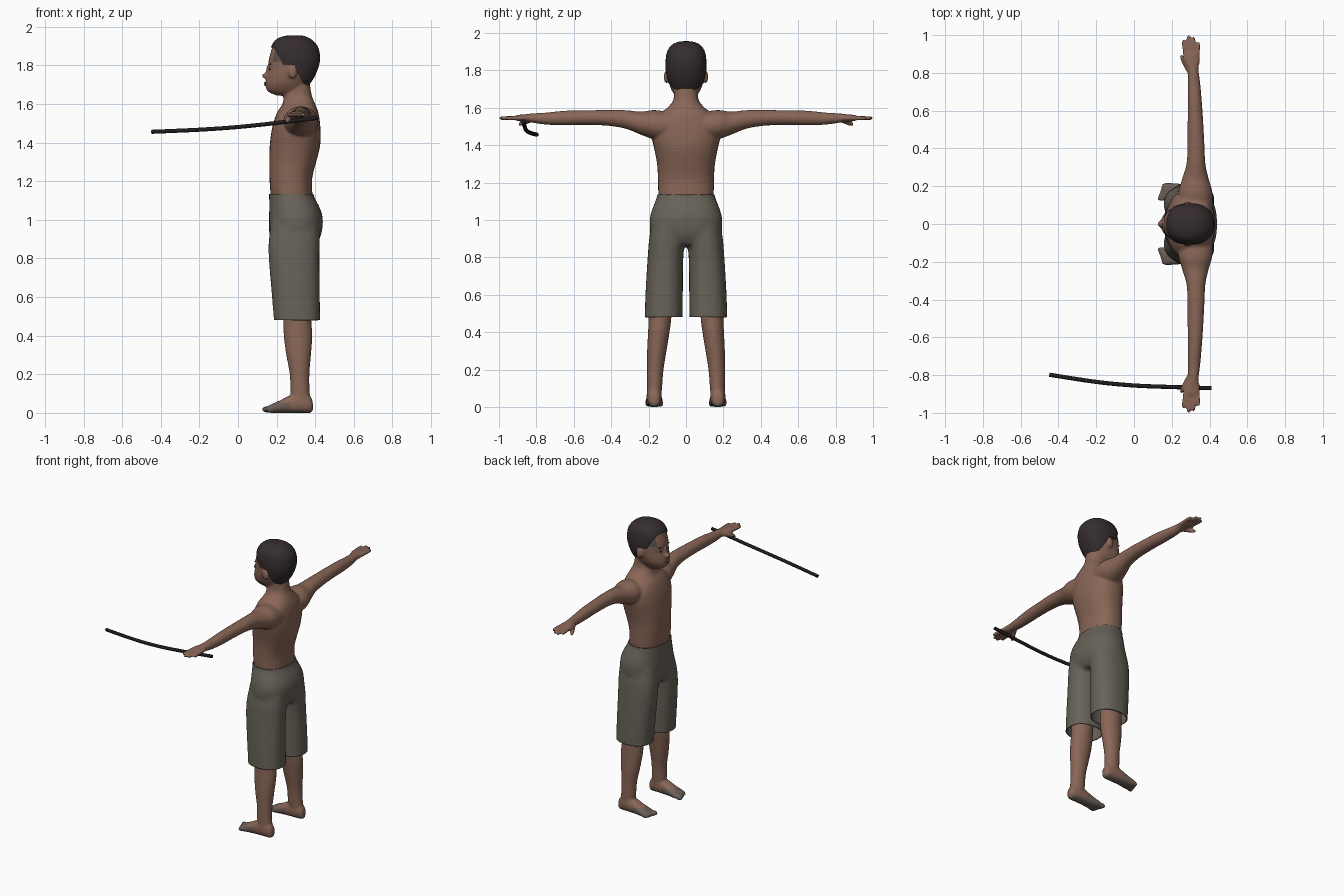
import bpy, bmesh, math
from mathutils import Vector

if "Cube" in bpy.data.objects:
    bpy.data.objects.remove(bpy.data.objects["Cube"])


def material(name, rgb):
    m = bpy.data.materials.new(name)
    m.use_nodes = True
    m.diffuse_color = (*rgb, 1)
    m.node_tree.nodes["Principled BSDF"].inputs["Base Color"].default_value = (*rgb, 1)
    return m


SKIN = material("brown skin", (0.25, 0.134, 0.095))
DUST = material("dusty foot", (0.15, 0.115, 0.092))
FADE = material("short hair fade", (0.1, 0.08, 0.072))
LIPS = material("lips", (0.17, 0.08, 0.062))
HAIR = material("dark hair", (0.036, 0.026, 0.028))
CLOTH = material("grey cloth", (0.135, 0.122, 0.098))
WOOD = material("dark wood", (0.016, 0.011, 0.012))


def spline(rows, steps=4):
    """Smooth in-between rows through the given rows."""
    p = [Vector(r) for r in rows]
    p = [p[0]] + p + [p[-1]]
    out = []
    for a, b, c, d in zip(p, p[1:], p[2:], p[3:]):
        for k in range(steps):
            t = k / steps
            out.append(0.5 * (2 * b + (c - a) * t + (2 * a - 5 * b + 4 * c - d) * t * t
                              + (3 * b - a - 3 * c + d) * t ** 3))
    return out + [p[-1]]


def loft(bm, axis, rows, n=32, power=2.3):
    """Skin rounded rings; a row is position, then low and high on both cross axes."""
    rings = []
    for t, a0, a1, b0, b1 in spline(rows):
        ring = []
        for k in range(n):
            c, s = math.cos(math.tau * k / n), math.sin(math.tau * k / n)
            a = (a0 + a1) / 2 + (a1 - a0) / 2 * math.copysign(abs(c) ** (2 / power), c)
            b = (b0 + b1) / 2 + (b1 - b0) / 2 * math.copysign(abs(s) ** (2 / power), s)
            ring.append(bm.verts.new({"x": (t, a, b), "y": (a, t, b), "z": (a, b, t)}[axis]))
        rings.append(ring)
    for r, q in zip(rings, rings[1:]):
        for k in range(n):
            bm.faces.new((r[k], r[k - 1], q[k - 1], q[k]))
    bm.faces.new(rings[0])
    bm.faces.new(rings[-1])


def ball(bm, centre, radii):
    (x, y, z), (a, b, c) = centre, radii
    turns = [(math.sin(math.radians(d)), math.cos(math.radians(d))) for d in (-82, -45, 0, 45, 82)]
    loft(bm, "z", [(z + c * s, x - a * w, x + a * w, y - b * w, y + b * w) for s, w in turns], 16, 2)


def finger(bm, side, root, tip, r):
    """Rounded finger running along y from root to tip."""
    rows = []
    for t, w in ((0, .9), (.5, 1), (.85, .9), (.96, .6), (1, .2)):
        x, y, z = Vector(root).lerp(Vector(tip), t)
        rows.append((side * y, x - r * w, x + r * w, z - r * w, z + r * w))
    loft(bm, "y", rows, 12, 2)


def make(name, bm, *mats):
    bmesh.ops.recalc_face_normals(bm, faces=bm.faces[:])
    me = bpy.data.meshes.new(name)
    bm.to_mesh(me)
    bm.free()
    ob = bpy.data.objects.new(name, me)
    bpy.context.collection.objects.link(ob)
    for m in mats:
        me.materials.append(m)
    return ob


def bake(ob, *mats):
    dg = bpy.context.evaluated_depsgraph_get()
    me = bpy.data.meshes.new_from_object(ob.evaluated_get(dg))
    ob.modifiers.clear()
    ob.data = me
    me.materials.clear()
    for m in mats:
        me.materials.append(m)


def fuse(ob, voxel, rounds, *mats):
    mod = ob.modifiers.new("fuse", "REMESH")
    mod.mode, mod.voxel_size = "VOXEL", voxel
    mod = ob.modifiers.new("soften", "SMOOTH")
    mod.factor, mod.iterations = 0.5, rounds
    bake(ob, *mats)


def smooth(ob, angle=50):
    ob.data.shade_smooth()
    ob.data.set_sharp_from_angle(angle=math.radians(angle))


def sym(rows):
    return [(z, a, b, -w, w) for z, a, b, w in rows]


# Torso, neck and head
bm = bmesh.new()
loft(bm, "z", sym([(1.05, .18, .39, .14), (1.14, .168, .385, .148), (1.22, .163, .385, .15),
                   (1.3, .162, .405, .155), (1.38, .164, .425, .17), (1.45, .172, .428, .185),
                   (1.51, .185, .424, .182), (1.56, .205, .415, .15), (1.6, .23, .4, .1),
                   (1.645, .238, .382, .067), (1.72, .24, .37, .064)]))
loft(bm, "z", sym([(1.643, .205, .33, .035), (1.665, .155, .34, .058), (1.7, .142, .355, .08),
                   (1.74, .148, .38, .093), (1.78, .157, .405, .1), (1.82, .158, .415, .102),
                   (1.87, .17, .412, .098), (1.91, .185, .39, .085), (1.94, .22, .36, .05)]))
# Nose tip and bridge
ball(bm, (.148, 0, 1.746), (.025, .019, .015))
ball(bm, (.16, 0, 1.77), (.017, .012, .035))

for s in (1, -1):
    # Ear
    ball(bm, (.283, s * .105, 1.765), (.023, .014, .034))
    # Arm and palm
    arm = [(.08, .325, .09, 1.5, .075), (.17, .325, .09, 1.51, .078), (.24, .325, .07, 1.517, .062),
           (.32, .328, .05, 1.537, .05), (.42, .328, .045, 1.546, .042), (.55, .325, .041, 1.547, .039),
           (.65, .322, .037, 1.545, .039), (.75, .317, .033, 1.542, .032), (.82, .312, .03, 1.545, .025),
           (.86, .305, .043, 1.545, .02), (.895, .304, .046, 1.545, .017), (.912, .304, .043, 1.545, .012)]
    loft(bm, "y", [(s * y, x - r, x + r, z - h, z + h) for y, x, r, z, h in arm], 24, 2)
    # Fingers and thumb
    for base, tip, reach in ((.27, .264, .977), (.293, .288, 1), (.316, .314, .993), (.338, .34, .966)):
        finger(bm, s, (base, .89, 1.546), (tip, reach, 1.544), .0115)
    finger(bm, s, (.288, .81, 1.542), (.25, .895, 1.51), .015)
    # Leg
    loft(bm, "z", [(z, a, b, s * i, s * o) for z, a, b, i, o in (
        (.05, .28, .382, .132, .208), (.1, .272, .372, .128, .208), (.2, .268, .37, .12, .208),
        (.3, .25, .378, .104, .208), (.4, .237, .385, .088, .203), (.48, .235, .38, .078, .2),
        (.62, .23, .38, .07, .2))], 24, 2)
    # Foot and toes
    loft(bm, "x", [(x, s * (.17 - w), s * (.17 + w), lo, hi) for x, w, lo, hi in (
        (.388, .015, .015, .05), (.375, .03, 0, .085), (.33, .04, 0, .11), (.27, .041, 0, .092),
        (.22, .045, 0, .066), (.175, .048, 0, .046), (.155, .044, .002, .036))], 24)
    for k in range(5):
        ball(bm, (.146 + .006 * k, s * (.135 + .018 * k), .018), (.022, .013 - .001 * k, .017))

body = make("body", bm)
fuse(body, .0075, 2, SKIN, DUST, FADE)
for p in body.data.polygons:
    x, y, z = p.center
    if z < .018 or (z < .055 and x < .27):
        p.material_index = 1
    elif z > 1.82 and x < .23 and abs(y) > .06:
        p.material_index = 2
smooth(body, 80)

# Hair cap, trimmed by a hairline profile
bm = bmesh.new()
loft(bm, "z", sym([(1.66, .25, .35, .06), (1.7, .23, .37, .075), (1.74, .2, .396, .095),
                   (1.8, .172, .42, .108), (1.85, .16, .425, .109), (1.9, .173, .412, .101),
                   (1.935, .198, .38, .077), (1.952, .24, .345, .042), (1.956, .28, .315, .012)]))
hair = make("hair", bm, HAIR)
bm = bmesh.new()
line = [(.1, 1.898), (.185, 1.893), (.21, 1.85), (.235, 1.802), (.295, 1.802), (.31, 1.76),
        (.34, 1.705), (.37, 1.69), (.5, 1.69), (.5, 2.1), (.1, 2.1)]
face = bm.faces.new([bm.verts.new((x, -.3, z)) for x, z in line])
grown = bmesh.ops.extrude_face_region(bm, geom=[face], use_keep_orig=True)
bmesh.ops.translate(bm, vec=(0, .6, 0), verts=[v for v in grown["geom"] if isinstance(v, bmesh.types.BMVert)])
cutter = make("hairline_cutter", bm, HAIR)
cutter.hide_render = True
mod = hair.modifiers.new("trim", "BOOLEAN")
mod.operation, mod.object, mod.solver = "INTERSECT", cutter, "EXACT"
bake(hair, HAIR)
bpy.data.objects.remove(cutter)
smooth(hair, 45)

# Eyes, brows and lips
for s, side in ((1, "left"), (-1, "right")):
    bm = bmesh.new()
    ball(bm, (.166, s * .037, 1.781), (.006, .013, .005))
    smooth(make(side + "_eye", bm, HAIR))
    bm = bmesh.new()
    ball(bm, (.168, s * .04, 1.808), (.006, .02, .004))
    smooth(make(side + "_brow", bm, HAIR))
bm = bmesh.new()
ball(bm, (.147, 0, 1.709), (.012, .025, .006))
ball(bm, (.147, 0, 1.699), (.012, .022, .006))
smooth(make("lips", bm, LIPS))

# Shorts: hips and two legs fused, then cut open at waist and hems
bm = bmesh.new()
loft(bm, "z", sym([(.865, .18, .4, .12), (.92, .163, .43, .185), (1, .16, .44, .194),
                   (1.06, .162, .425, .18), (1.13, .161, .391, .154), (1.18, .161, .391, .154)]))
for s in (1, -1):
    loft(bm, "z", [(z, a, b, s * i, s * o) for z, a, b, i, o in (
        (.43, .19, .426, .02, .222), (.6, .176, .424, .017, .217), (.74, .164, .422, .016, .209),
        (.83, .158, .422, .012, .203), (.9, .16, .424, 0, .197), (1, .175, .42, 0, .18))])
shorts = make("shorts", bm)
fuse(shorts, .012, 5, CLOTH)
bm = bmesh.new()
bm.from_mesh(shorts.data)
for z, up in ((.48, -1), (1.135, 1)):
    bmesh.ops.bisect_plane(bm, geom=bm.verts[:] + bm.edges[:] + bm.faces[:], plane_co=(0, 0, z),
                           plane_no=(0, 0, up), clear_outer=True)
bm.to_mesh(shorts.data)
bm.free()
smooth(shorts, 60)
mod = shorts.modifiers.new("cloth", "SOLIDIFY")
mod.thickness, mod.offset = .006, -1

# Curved stick held in one hand
curve = bpy.data.curves.new("stick", "CURVE")
curve.dimensions = "3D"
curve.bevel_depth, curve.bevel_resolution, curve.use_fill_caps = .011, 3, True
path = spline([(.41, -.869, 1.528), (.2, -.863, 1.502), (0, -.855, 1.481),
               (-.2, -.836, 1.467), (-.448, -.798, 1.456)])
sp = curve.splines.new("POLY")
sp.points.add(len(path) - 1)
for pt, co in zip(sp.points, path):
    pt.co = (*co, 1)
curve.materials.append(WOOD)
bpy.context.collection.objects.link(bpy.data.objects.new("stick", curve))
